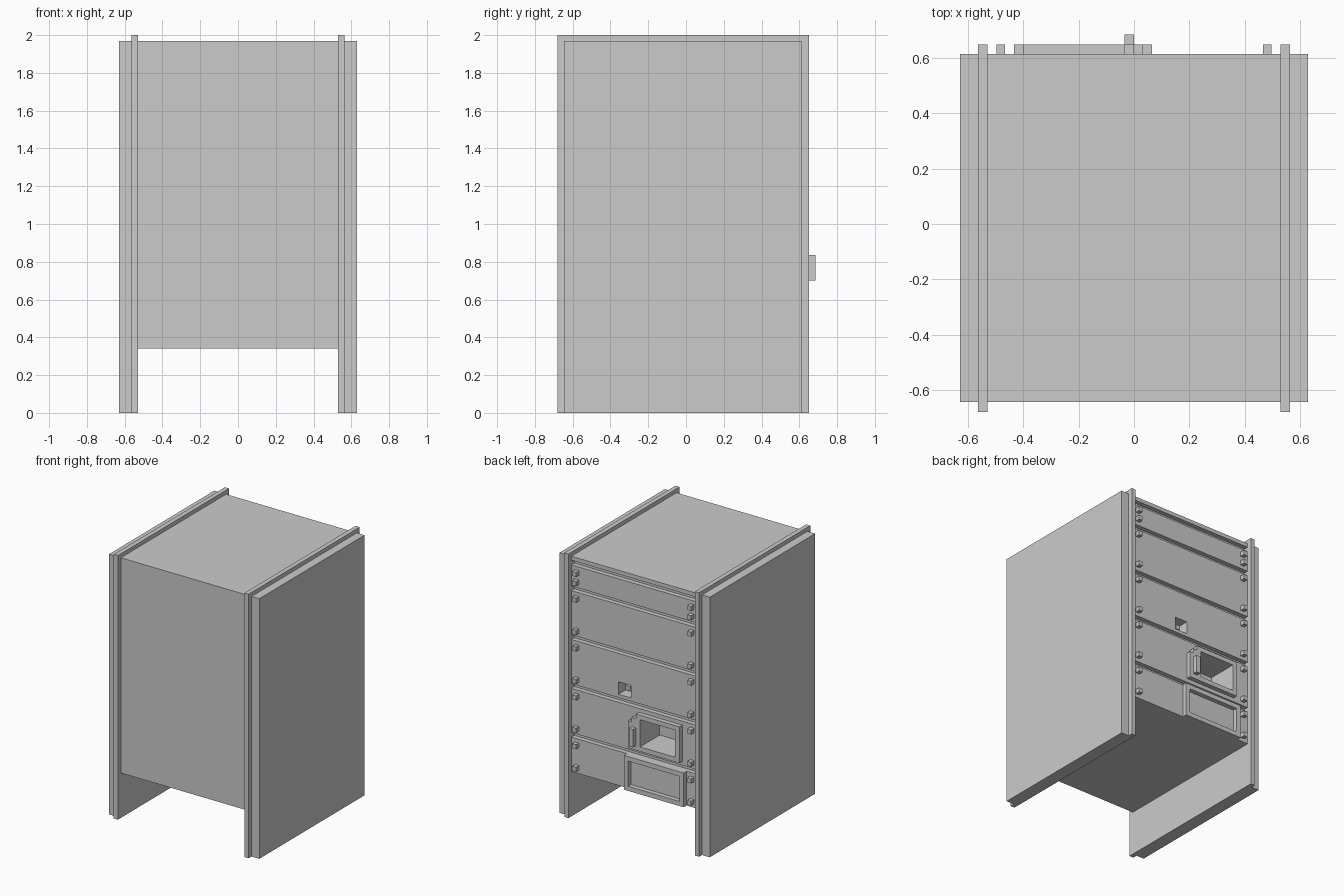
import bpy, bmesh
from mathutils import Matrix, Vector

if "Cube" in bpy.data.objects:
    bpy.data.objects.remove(bpy.data.objects["Cube"])


def boxes(name, spans):
    """One object from boxes given as ((x0, x1), (y0, y1), (z0, z1))."""
    bm = bmesh.new()
    for span in spans:
        mid = Vector([(a + b) / 2 for a, b in span])
        size = [b - a for a, b in span]
        bmesh.ops.create_cube(bm, size=1, matrix=Matrix.Translation(mid) @ Matrix.Diagonal((*size, 1)))
    mesh = bpy.data.meshes.new(name)
    bm.to_mesh(mesh)
    bm.free()
    obj = bpy.data.objects.new(name, mesh)
    bpy.context.collection.objects.link(obj)
    return obj


def ring(x, y, z, w):
    """Four bars forming a rectangular frame of bar width w."""
    inner = (x[0] + w, x[1] - w)
    return [((x[0], x[0] + w), y, z), ((x[1] - w, x[1]), y, z),
            (inner, y, (z[0], z[0] + w)), (inner, y, (z[1] - w, z[1]))]


def sides(name, x0, x1, y, z):
    for label, a, b in (("left", -x1, -x0), ("right", x0, x1)):
        boxes(f"{label}_{name}", [((a, b), y, z)])


FACE, FRONT, LIP = 0.615, 0.65, 0.035

# Side rails and outer side panels, reaching the floor
sides("rail", 0.53, 0.565, (-0.68, FRONT), (0, 2.0))
sides("side_panel", 0.565, 0.63, (-0.645, FACE), (0, 1.97))

# Cabinet body, divided into panels by grooves, with two recesses
chassis = boxes("chassis", [((-0.53, 0.53), (-0.645, FACE), (0.34, 1.97))])
panels = [(0.34, 0.60), (0.635, 0.97), (1.005, 1.34), (1.375, 1.71), (1.745, 1.905)]
cuts = [((-0.6, 0.6), (FACE - LIP, 0.7), (top, top + LIP)) for _, top in panels]
cuts.append(((-0.365, -0.07), (0.415, 0.7), (0.70, 0.905)))   # deep slot
cuts.append(((0.03, 0.135), (0.53, 0.7), (1.03, 1.125)))      # switch well
cutter = boxes("panel_cutter", cuts)
cutter.hide_render = True
cutter.hide_viewport = True
cut = chassis.modifiers.new("panel_cuts", "BOOLEAN")
cut.object = cutter
cut.solver = "EXACT"

# Switch inside its well
boxes("switch", [((0.065, 0.10), (0.53, 0.58), (1.06, 1.095))])

# Panel screws, a pair at each side of each panel
screws = []
for low, high in panels:
    inset = 0.045
    for z in (low + inset, high - inset):
        for x in (-0.482, 0.482):
            screws.append(((x - 0.016, x + 0.016), (FACE, FRONT), (z - 0.017, z + 0.017)))
boxes("panel_screws", screws)

# Lower drawer frame
boxes("drawer_frame", ring((-0.435, 0.065), (FACE, FRONT), (0.34, 0.60), LIP))

# Upper slot frame with stepped side and raised handle
boxes("slot_frame", ring((-0.40, -0.035), (FACE, FRONT), (0.665, 0.94), LIP))
boxes("slot_frame_steps", [((-0.035, 0), (FACE, FRONT), (0.665, 0.905)),
                           ((0, 0.03), (FACE, FRONT), (0.665, 0.87))])
boxes("slot_handle", [((-0.035, 0), (FRONT, 0.685), (0.70, 0.835))])
